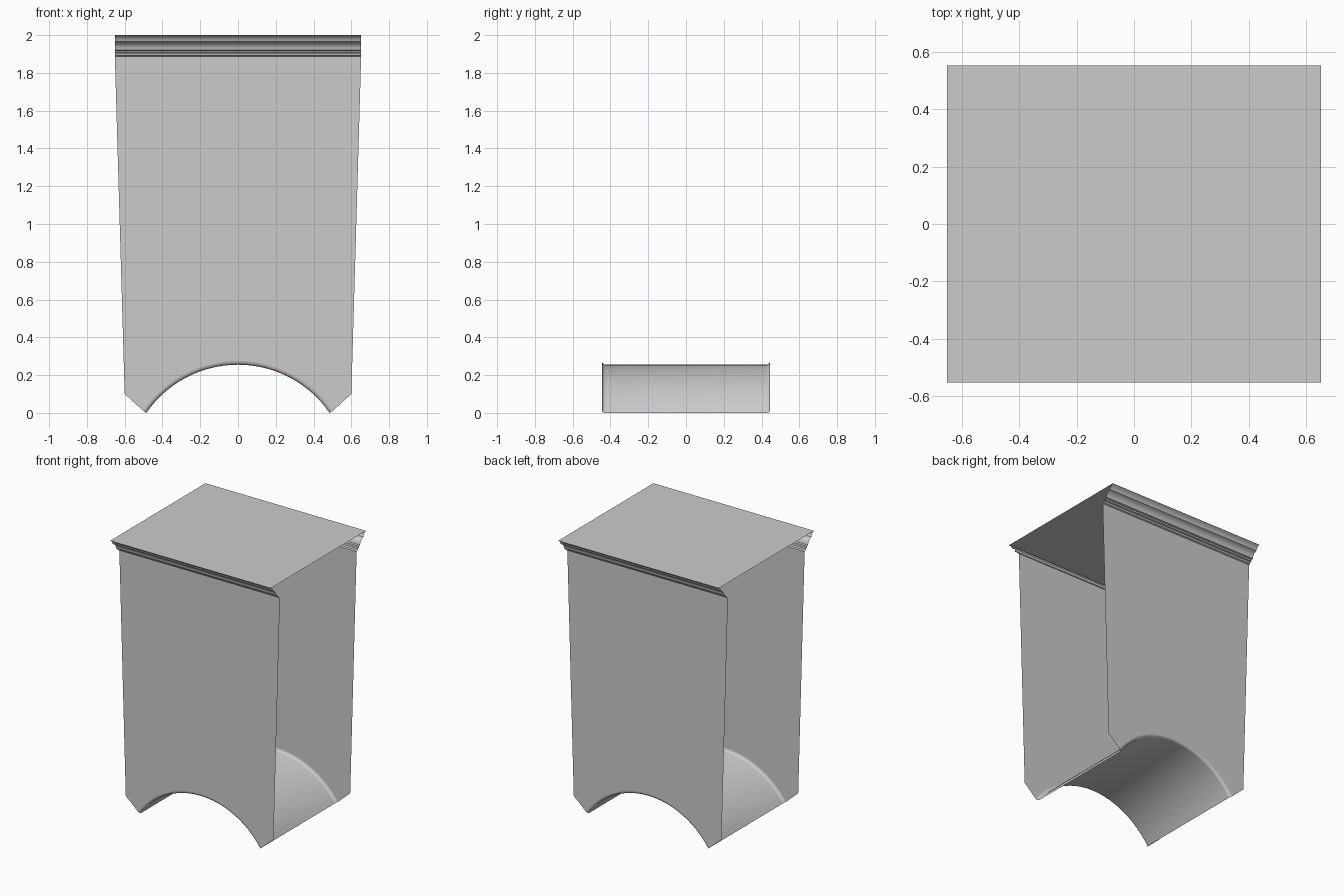
import bpy, bmesh
from math import sin, cos, atan2, hypot, pi

cube = bpy.data.objects.get("Cube")
if cube:
    bpy.data.objects.remove(cube, do_unlink=True)

stone = bpy.data.materials.new("grey stone")
stone.use_nodes = True
COLOUR = (0.6, 0.6, 0.6, 1)
stone.diffuse_color = COLOUR
stone.node_tree.nodes["Principled BSDF"].inputs["Base Color"].default_value = COLOUR

HALF_TOP, HALF_LOW = 0.652, 0.6        # half widths of the tapering block
FACE_Y, TOP_Y = 0.445, 0.553           # wall plane and cornice overhang
NECK_Z, TOP_Z = 1.888, 2.0
RISE, FOOT, FILLET = 0.255, 0.485, 0.02
RADIUS = (FOOT ** 2 + RISE ** 2) / (2 * RISE)
CENTRE_Z = RISE - RADIUS
SPREAD = atan2(FOOT, -CENTRE_Z)
ANGLES = [SPREAD * (i / 16 - 1) for i in range(33)]


def arc_point(angle, radius, y):
    return (radius * sin(angle), y, CENTRE_Z + radius * cos(angle))


def make(name, rows, smooth=None):
    """Skin consecutive rows of points; a single row becomes one flat face."""
    bm = bmesh.new()
    grid = [[bm.verts.new(p) for p in row] for row in rows]
    if len(grid) == 1:
        bm.faces.new(grid[0])
    for a, b in zip(grid, grid[1:]):
        for i in range(len(a) - 1):
            bm.faces.new((a[i], a[i + 1], b[i + 1], b[i]))
    mesh = bpy.data.meshes.new(name)
    bm.to_mesh(mesh)
    bm.free()
    mesh.materials.append(stone)
    obj = bpy.data.objects.new(name, mesh)
    bpy.context.collection.objects.link(obj)
    if smooth:
        bpy.ops.object.select_all(action="DESELECT")
        obj.select_set(True)
        bpy.context.view_layer.objects.active = obj
        bpy.ops.object.shade_smooth_by_angle(angle=smooth)
    return obj


# Cornice section: (outward y, z), from neck to top edge
CORNICE = [(FACE_Y, NECK_Z), (0.455, 1.893), (0.459, 1.904), (0.470, 1.907),
           (0.472, 1.917), (0.485, 1.920), (0.488, 1.938), (0.498, 1.953),
           (0.514, 1.962), (0.522, 1.965), (0.526, 1.978), (0.536, 1.991),
           (TOP_Y, TOP_Z)]

for side, label in ((-1, "front"), (1, "back")):
    # Flat wall with the arch cut from its lower edge
    wall = [arc_point(a, RADIUS + FILLET, side * FACE_Y) for a in ANGLES]
    wall += [(x, side * FACE_Y, z) for x, z in
             ((HALF_LOW, 0.1), (HALF_TOP, NECK_Z), (-HALF_TOP, NECK_Z), (-HALF_LOW, 0.1))]
    make(label + "_wall", [wall[::side]])

    # Moulded strip under the top slab
    rows = [[(x * -side, side * y, z) for x in (-HALF_TOP, HALF_TOP)] for y, z in CORNICE]
    make(label + "_cornice", rows, smooth=0.6)

# Arch underside with rounded edges
edge = [(FACE_Y - FILLET * (1 - cos(t)), RADIUS + FILLET * (1 - sin(t)))
        for t in (i * pi / 8 for i in range(5))]
section = [(-y, r) for y, r in edge] + edge[::-1]
make("arch_underside", [[arc_point(a, r, y) for a in ANGLES[::-1]] for y, r in section], smooth=0.7)

# Top slab
make("top_slab", [[(-HALF_TOP, -TOP_Y, TOP_Z), (HALF_TOP, -TOP_Y, TOP_Z),
                   (HALF_TOP, TOP_Y, TOP_Z), (-HALF_TOP, TOP_Y, TOP_Z)]])
